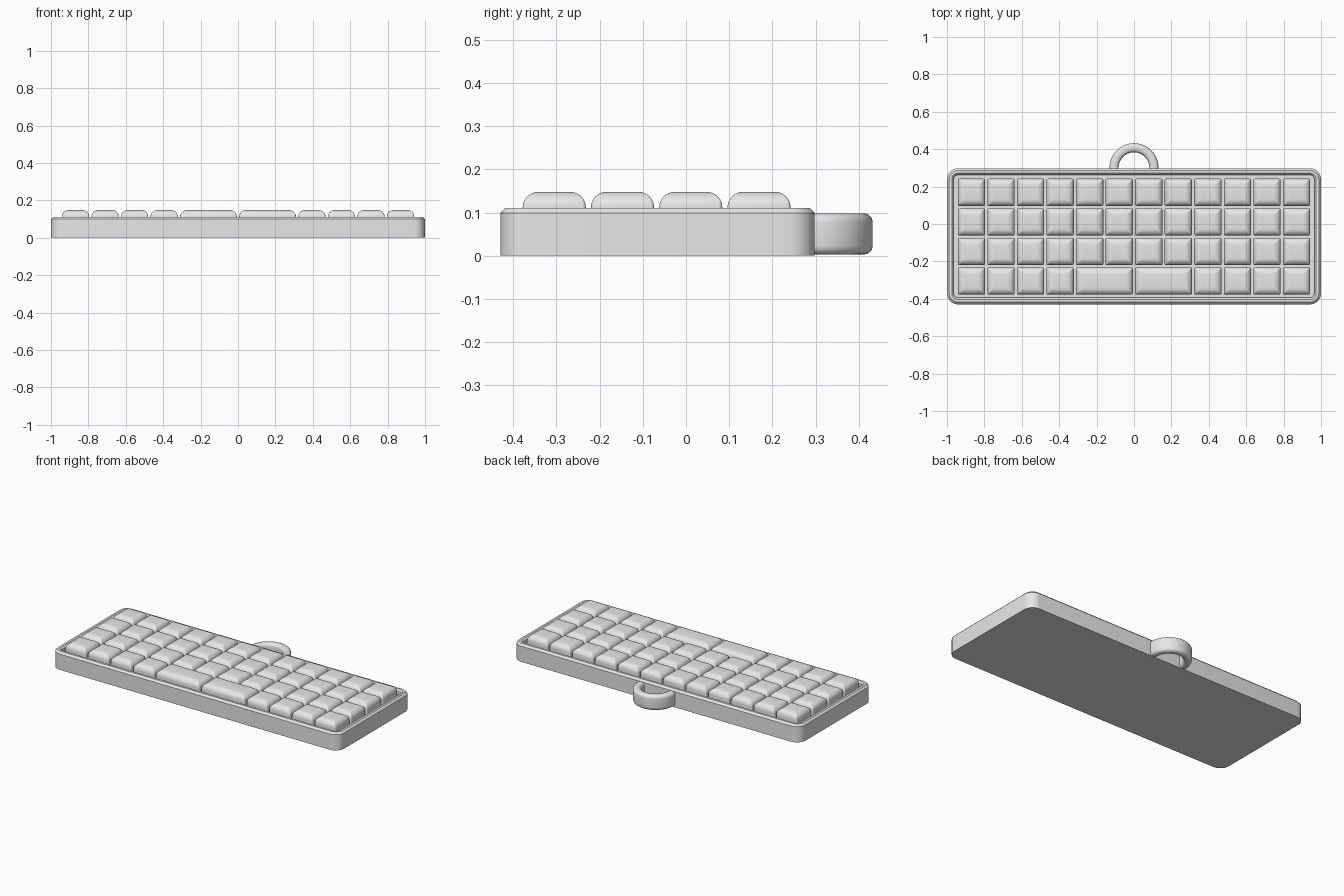
import bpy
import bmesh
from math import sin, cos, pi, radians

cube = bpy.data.objects.get("Cube")
if cube:
    bpy.data.objects.remove(cube, do_unlink=True)

grey = bpy.data.materials.new("light grey")
grey.use_nodes = True
COLOR = (0.8, 0.8, 0.8, 1)
grey.diffuse_color = COLOR
grey.node_tree.nodes["Principled BSDF"].inputs["Base Color"].default_value = COLOR


def finish(bm, name, angle=30):
    """Turn a bmesh into a named, smooth-shaded object."""
    bmesh.ops.recalc_face_normals(bm, faces=bm.faces)
    mesh = bpy.data.meshes.new(name)
    bm.to_mesh(mesh)
    bm.free()
    mesh.materials.append(grey)
    obj = bpy.data.objects.new(name, mesh)
    bpy.context.collection.objects.link(obj)
    bpy.ops.object.select_all(action="DESELECT")
    obj.select_set(True)
    bpy.context.view_layer.objects.active = obj
    bpy.ops.object.shade_smooth_by_angle(angle=radians(angle))
    return obj


def rounded_rect(w, d, r, steps):
    """Outline of a rounded rectangle centred on the origin."""
    points = []
    for i, (sx, sy) in enumerate([(1, 1), (-1, 1), (-1, -1), (1, -1)]):
        for k in range(steps + 1):
            a = (i + k / steps) * pi / 2
            points.append((sx * (w / 2 - r) + r * cos(a),
                           sy * (d / 2 - r) + r * sin(a)))
    return points


def bridge(bm, loops):
    """Join consecutive closed loops with quads and cap both ends."""
    for a, b in zip(loops, loops[1:]):
        for i in range(len(a)):
            j = (i + 1) % len(a)
            bm.faces.new((a[i], a[j], b[j], b[i]))
    bm.faces.new(loops[0])
    bm.faces.new(loops[-1])


def stacked_block(name, x, y, w, d, radius, profile, steps, angle):
    """Rounded block whose outline follows (inset, height) pairs."""
    bm = bmesh.new()
    loops = []
    for inset, z in profile:
        r = max(radius - inset, 0.004)
        outline = rounded_rect(w - 2 * inset, d - 2 * inset, r, steps)
        loops.append([bm.verts.new((x + px, y + py, z)) for px, py in outline])
    bridge(bm, loops)
    return finish(bm, name, angle)


# Case: chamfered shell with a shallow tray for the keys
FLOOR = 0.08
case_profile = [(0, 0), (0, 0.099), (0.012, 0.111), (0.026, 0.111),
                (0.036, 0.101), (0.036, FLOOR)]
stacked_block("case", 0, -0.066, 2, 0.728, 0.06, case_profile, 8, 25)

# Keycaps: straight skirt with a rounded top edge
PITCH, KEY, TOP, ROUND = 0.158, 0.146, 0.148, 0.036
key_profile = [(0, FLOOR - 0.005)]
for k in range(7):
    a = k / 6 * pi / 2
    key_profile.append((ROUND * (1 - cos(a)), TOP - ROUND + ROUND * sin(a)))

for row in range(4):
    widths = [1] * 4 + [2, 2] + [1] * 4 if row == 0 else [1] * 12
    column = 0
    for units in widths:
        x = (column + units / 2 - 6) * PITCH
        y = -0.305 + row * PITCH
        stacked_block(f"key_row{row + 1}_column{column + 1}", x, y,
                      KEY + (units - 1) * PITCH, KEY, 0.008, key_profile, 3, 40)
        column += units

# Strap loop: half ring of rounded section at the back
bm = bmesh.new()
section = rounded_rect(0.049, 0.095, 0.02, 5)
arc = [(pi * k / 32, 0) for k in range(33)]
loops = []
for a, drop in [(0, 0.02)] + arc + [(pi, 0.02)]:
    loops.append([bm.verts.new(((0.1065 + r) * cos(a),
                                0.301 - drop + (0.1065 + r) * sin(a),
                                0.0505 + z)) for r, z in section])
bridge(bm, loops)
finish(bm, "strap_loop", 40)
